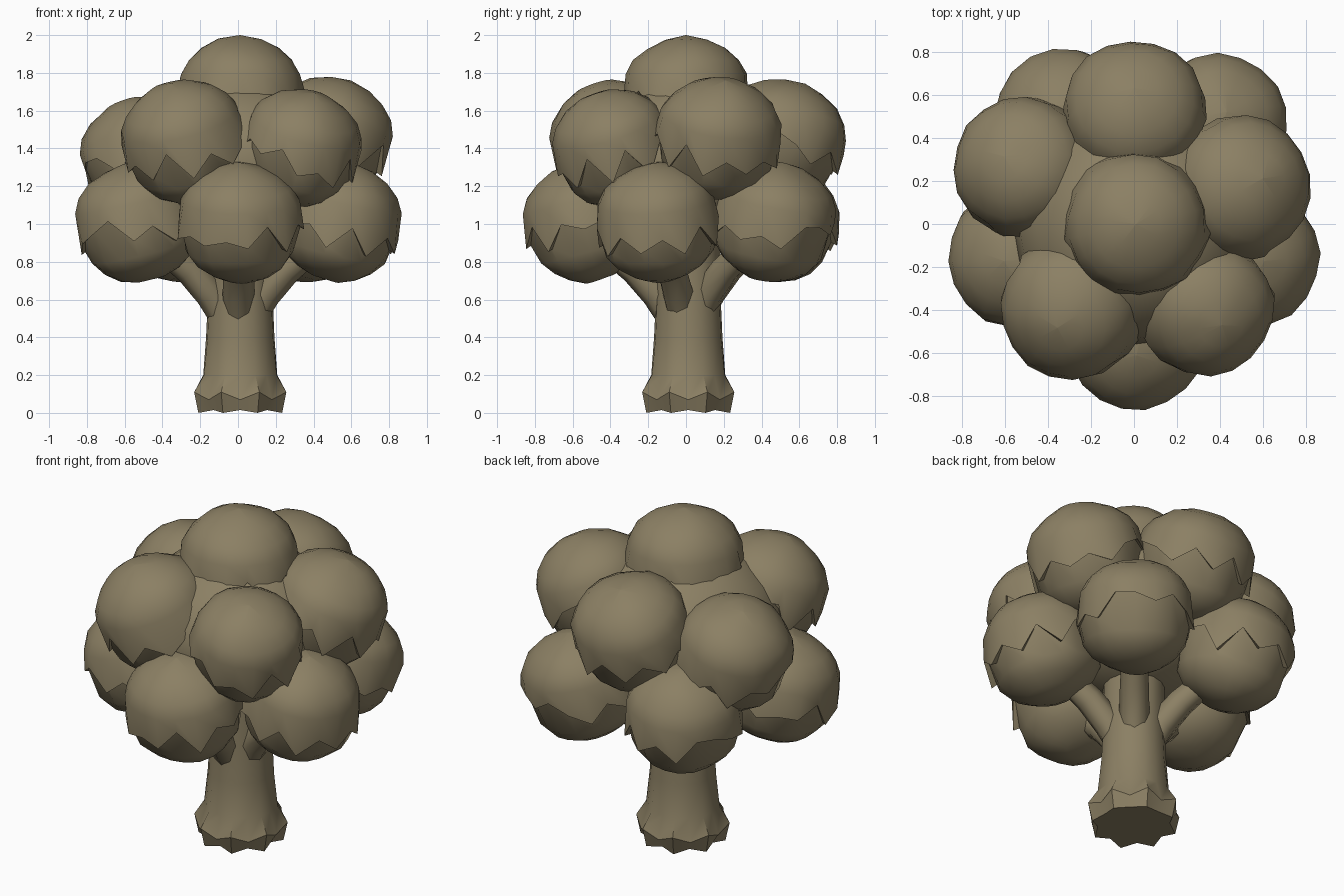
import bpy, bmesh, math, random
from mathutils import Vector, Matrix, noise

if "Cube" in bpy.data.objects:
    bpy.data.objects.remove(bpy.data.objects["Cube"])

random.seed(7)
olive = bpy.data.materials.new("olive brown")
olive.diffuse_color = (0.26, 0.215, 0.127, 1)
olive.use_nodes = True
olive.node_tree.nodes["Principled BSDF"].inputs["Base Color"].default_value = olive.diffuse_color


def loft(name, rings, angle=35, matrix=None):
    """Skin a list of rings (equal point counts); cap both ends."""
    bm = bmesh.new()
    rows = [[bm.verts.new(p) for p in ring] for ring in rings]
    n = len(rows[0])
    for a, b in zip(rows, rows[1:]):
        for i in range(n):
            j = (i + 1) % n
            bm.faces.new((a[i], a[j], b[j], b[i]))
    bm.faces.new(rows[0][::-1])
    bm.faces.new(rows[-1])
    bmesh.ops.remove_doubles(bm, verts=bm.verts, dist=0.0005)
    bmesh.ops.recalc_face_normals(bm, faces=bm.faces)
    if matrix:
        bm.transform(matrix)
    mesh = bpy.data.meshes.new(name)
    bm.to_mesh(mesh)
    bm.free()
    mesh.materials.append(olive)
    ob = bpy.data.objects.new(name, mesh)
    bpy.context.collection.objects.link(ob)
    bpy.ops.object.select_all(action='DESELECT')
    ob.select_set(True)
    bpy.context.view_layer.objects.active = ob
    bpy.ops.object.shade_smooth_by_angle(angle=math.radians(angle))


def clump(name, centre, r, tilt=14):
    """Leaf ball: a smooth cap with a ragged hem over a lower bowl."""
    n = 18
    hem, flare, step = [], [], []
    for i in range(n):
        tooth = i % 2 == 0 and random.random() < 0.75
        hem.append(-random.uniform(0.15, 0.4) if tooth else random.uniform(-0.1, 0.2))
        flare.append(random.uniform(1.04, 1.1) if tooth else random.uniform(0.99, 1.04))
        step.append(0.98 if tooth else 0.97)

    def ring(fn):
        pts = []
        for i in range(n):
            a = math.tau * i / n
            rad, z = fn(i)
            pts.append(Vector((rad * math.cos(a), rad * math.sin(a), z)) * r)
        return pts

    def polar(deg, s):
        t = math.radians(deg)
        return ring(lambda i: (s * math.sin(t), s * math.cos(t)))

    rings = [polar(d, s) for d, s in ((0.1, 1.0), (20, 1.0), (38, 1.02), (54, 1.04), (68, 1.04))]
    rings.append(ring(lambda i: (flare[i] * math.sqrt(1 - hem[i] ** 2), hem[i])))
    rings.append(ring(lambda i: (step[i] * math.sqrt(1 - hem[i] ** 2), hem[i] + 0.03)))
    rings += [polar(d, s) for d, s in ((118, 1.0), (134, 1.0), (150, 0.98), (166, 0.97))]
    # lean the cap outward from the trunk
    c = Vector(centre)
    out = Vector((c.x, c.y, 0))
    m = Matrix.Translation(c)
    if out.length > 0.1:
        m = m @ Matrix.Rotation(math.radians(tilt), 4, Vector((0, 0, 1)).cross(out))
    m = m @ Matrix.Rotation(random.uniform(0, 6), 4, 'Z')
    # gentle lumps over the ball
    rings = [[p * (1 + 0.04 * noise.noise(p * 5 + c * 9)) for p in rg] for rg in rings]
    loft(name, rings, 38, m)


def limb(name, pts, radii, n=8):
    """Tapered tube through a few points."""
    pts = [Vector(p) for p in pts]
    rings = []
    for k, p in enumerate(pts):
        d = pts[min(k + 1, len(pts) - 1)] - pts[max(k - 1, 0)]
        q = d.to_track_quat('Z', 'Y')
        rings.append([p + q @ Vector((radii[k] * math.cos(math.tau * i / n),
                                      radii[k] * math.sin(math.tau * i / n), 0))
                      for i in range(n)])
    loft(name, rings, 50)


# trunk with lobed root flare
N = 16
profile = [(0.015, 0.22, 0.02), (0.08, 0.25, 0.014), (0.2, 0.202, 0.006), (0.4, 0.184, 0.003),
           (0.6, 0.175, 0.003), (0.9, 0.17, 0)]
trunk = []
for k, (z, r, lobe) in enumerate(profile):
    trunk.append([])
    for i in range(N):
        a = math.tau * i / N
        rr = r + lobe * (1 if i % 2 else -1)
        dz = (0.03 if i % 2 else -0.01) if k == 1 else (-0.015 if k == 0 and i % 2 else 0)
        trunk[-1].append((0.012 + rr * math.cos(a), 0.012 + rr * math.sin(a), z + dz))
loft("trunk", trunk, 38)

# lower ring of five clumps, each on a branch
lower = [(0.01, -0.53), (0.53, -0.15), (0.38, 0.46), (-0.32, 0.48), (-0.53, -0.15)]
for k, (x, y) in enumerate(lower):
    d = math.hypot(x, y)
    c, s = x / d, y / d
    clump(f"lower_clump_{k}", (x, y, 1.005), 0.325)
    limb(f"lower_branch_{k}",
         [(0.09 * c, 0.09 * s, 0.51), (0.15 * c, 0.15 * s, 0.63),
          (0.27 * c, 0.27 * s, 0.76), (0.45 * c, 0.45 * s, 0.9)],
         [0.07, 0.085, 0.08, 0.07])

# upper ring sits in the gaps of the lower ring
upper = [(-0.28, -0.38, 1.43), (0.33, -0.38, 1.40), (0.48, 0.17, 1.45),
         (0.0, 0.51, 1.44), (-0.50, 0.26, 1.35)]
for k, p in enumerate(upper):
    clump(f"upper_clump_{k}", p, (0.33, 0.315, 0.33, 0.33, 0.325)[k], 22)

# inner foliage filling the gaps between clumps
core = []
for j in range(11):
    t = math.radians(1 + 178 * j / 10)
    core.append([(0.56 * math.sin(t) * math.cos(math.tau * i / 20),
                  0.56 * math.sin(t) * math.sin(math.tau * i / 20),
                  1.32 + 0.46 * math.cos(t)) for i in range(20)])
loft("inner_foliage", core)

# crown clump
clump("crown_clump", (0.01, 0, 1.665), 0.333)
